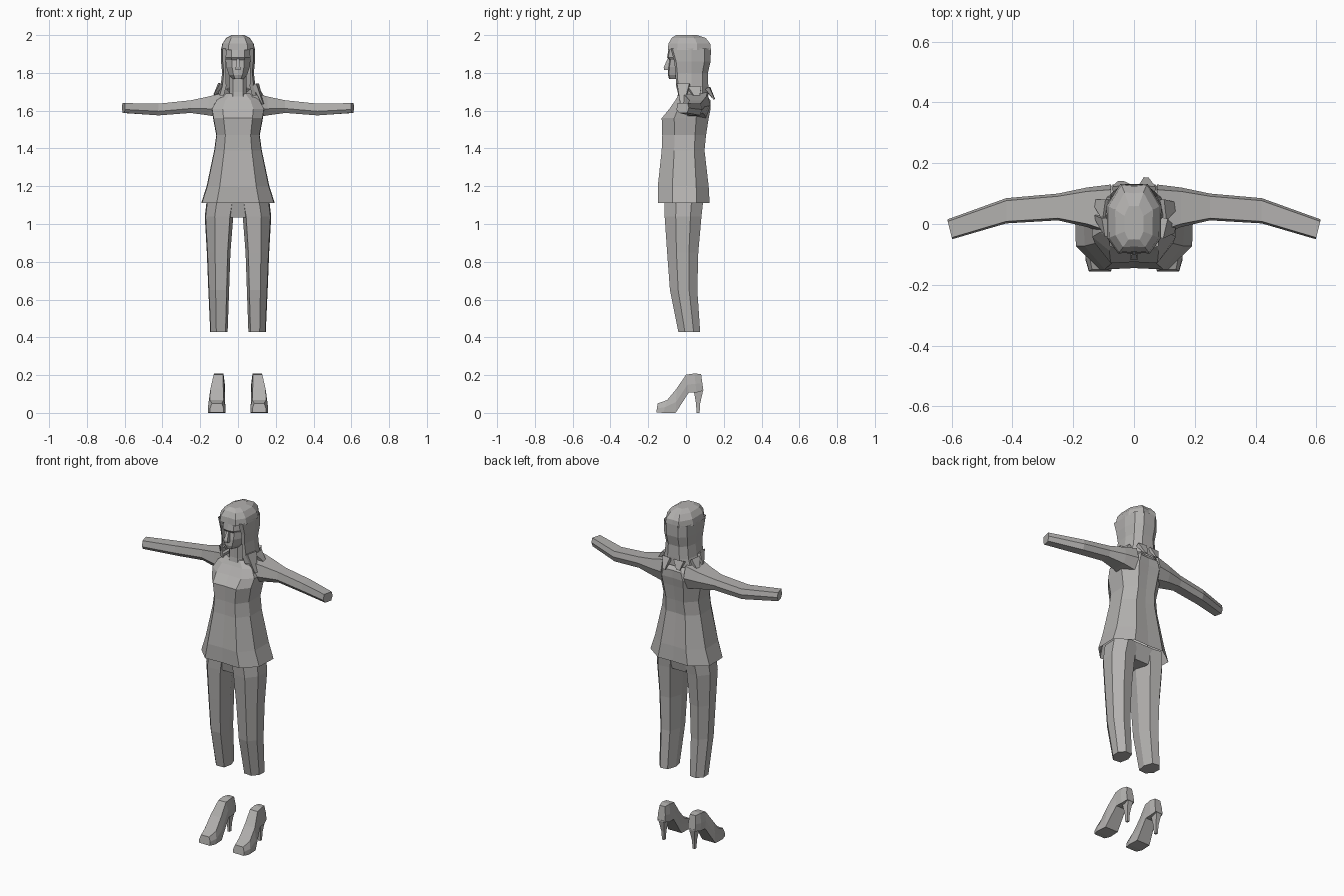
import bpy, bmesh
from mathutils import Vector

cube = bpy.data.objects.get("Cube")
if cube:
    bpy.data.objects.remove(cube)

grey = bpy.data.materials.new("warm_grey")
grey.use_nodes = True
colour = (0.45, 0.44, 0.43, 1)
grey.diffuse_color = colour
grey.node_tree.nodes["Principled BSDF"].inputs["Base Color"].default_value = colour


def loft(name, rings, closed=True, caps=(True, True), side=1):
    """Skin a list of equal-length point rings; side=-1 mirrors across x."""
    bm = bmesh.new()
    rows = [[bm.verts.new((x * side, y, z)) for x, y, z in r] for r in rings]
    n = len(rows[0])
    for a, b in zip(rows, rows[1:]):
        for i in range(n if closed else n - 1):
            j = (i + 1) % n
            bm.faces.new((a[i], a[j], b[j], b[i]))
    for use, row in zip(caps, (rows[0], rows[-1])):
        if use:
            bm.faces.new(row)
    bmesh.ops.recalc_face_normals(bm, faces=bm.faces)
    mesh = bpy.data.meshes.new(name)
    bm.to_mesh(mesh)
    bm.free()
    mesh.materials.append(grey)
    ob = bpy.data.objects.new(name, mesh)
    bpy.context.collection.objects.link(ob)
    return ob


def symmetric(half):
    """Close a half outline running front centre to back centre."""
    return half + [(-x, y, z) for x, y, z in reversed(half[1:-1])]


def body_ring(z, w, f, b):
    return symmetric([(0, f, z), (.58 * w, f * 1.03, z), (.98 * w, f * .5, z),
                      (w, b * .45, z), (.5 * w, b, z), (0, b * .97, z)])


# Tunic: flared hem, waist, bust and neckline
tunic = [(1.11, .195, -.145, .125), (1.2, .166, -.145, .12),
         (1.39, .126, -.125, .098), (1.47, .115, -.122, .106),
         (1.56, .132, -.125, .12), (1.61, .14, -.085, .13),
         (1.655, .115, -.055, .13), (1.69, .065, -.035, .1)]
loft("tunic", [body_ring(*r) for r in tunic], caps=(False, True))


# Arms, running outward from the shoulders
def arm_ring(x, y0, y1, z0, z1, skew=0):
    w, h = y1 - y0, z1 - z0
    prof = [(0, .35), (.08, 1), (.9, 1), (1, .5), (.85, 0), (.2, 0)]
    return [(x + skew * u, y0 + u * w, z0 + v * h) for u, v in prof]


arm = [arm_ring(.075, -.04, .13, 1.56, 1.695),
       arm_ring(.155, -.01, .12, 1.575, 1.675),
       arm_ring(.25, .012, .1, 1.588, 1.655),
       arm_ring(.42, .002, .085, 1.575, 1.637),
       arm_ring(.598, -.05, .015, 1.588, 1.64, .016)]


# Trouser legs, tapered and cut straight at the calf
def leg_ring(z, x0, x1, y0, y1):
    w, d = x1 - x0, y1 - y0
    prof = [(.12, .04), (.65, 0), (.97, .3), (1, .7), (.68, 1), (.2, .95), (0, .5)]
    return [(x0 + u * w, y0 + v * d, z) for u, v in prof]


leg = [leg_ring(.427, .055, .147, -.04, .075),
       leg_ring(.65, .047, .157, -.085, .06),
       leg_ring(.85, .04, .165, -.1, .065),
       leg_ring(1.04, .025, .176, -.113, .082),
       leg_ring(1.13, .01, .165, -.115, .092)]


# High-heeled shoes, lofted from toe to ankle
def shoe_ring(lower, upper, c, w0, w1):
    (ya, za), (yb, zb) = lower, upper
    m = .45
    ym, zm = ya + (yb - ya) * m, za + (zb - za) * m
    return [(c - w0, ya, za), (c + w0, ya, za), (c + w0, ym, zm),
            (c + w1, yb, zb), (c - w1, yb, zb), (c - w0, ym, zm)]


shoe = [shoe_ring((-.157, .003), (-.15, .05), .112, .036, .026),
        shoe_ring((-.12, 0), (-.1, .068), .112, .047, .036),
        shoe_ring((-.055, 0), (-.05, .128), .112, .043, .034),
        shoe_ring((.015, .108), (0, .202), .104, .033, .025),
        shoe_ring((.055, .108), (.045, .209), .102, .032, .025),
        shoe_ring((.092, .118), (.08, .205), .1, .024, .018)]


def box_ring(z, x0, x1, y0, y1):
    return [(x0, y0, z), (x1, y0, z), (x1, y1, z), (x0, y1, z)]


heel = [box_ring(0, .094, .108, .056, .072), box_ring(.05, .092, .11, .053, .075),
        box_ring(.125, .083, .119, .04, .092)]

for side, label in ((1, "left"), (-1, "right")):
    loft(label + "_arm", arm, side=side)
    loft(label + "_trouser_leg", leg, side=side)
    loft(label + "_shoe", shoe, side=side)
    loft(label + "_shoe_heel", heel, side=side)

# Crotch bridge between the legs
loft("trouser_crotch", [box_ring(1.035, -.045, .045, -.09, .065),
                        box_ring(1.13, -.06, .06, -.11, .085)])

# Neck and face
loft("neck", [body_ring(1.63, .05, -.05, .07), body_ring(1.7, .045, -.04, .06),
              body_ring(1.82, .045, -.04, .06)])


def face_ring(z, w, f, b):
    return symmetric([(0, f, z), (.5 * w, f + .006, z), (w, f + .055, z),
                      (w, b, z), (0, b, z)])


face = [(1.768, .03, -.09, -.02), (1.79, .048, -.096, .02), (1.83, .062, -.094, .05),
        (1.868, .066, -.088, .06), (1.882, .07, -.1, .06), (1.93, .068, -.092, .06),
        (1.965, .055, -.07, .06)]
loft("face", [face_ring(*r) for r in face])
loft("nose", [box_ring(1.815, -.012, .012, -.116, -.08),
              box_ring(1.83, -.012, .012, -.118, -.08),
              box_ring(1.875, -.006, .006, -.098, -.08)])

# Hair crown covering the top of the head
crown = [(1.92, .09, -.094, .132), (1.955, .083, -.09, .128),
         (1.985, .062, -.074, .104), (2.0, .032, -.05, .06)]
loft("hair_crown", [body_ring(*r) for r in crown], caps=(False, True))


# Long hair: curtains open around the face
def curtain_ring(z, w, front, back, inner):
    half = [(inner, front, z), (w * .9, front + .01, z), (w, .03, z),
            (w * .85, back * .75, z), (w * .42, back, z)]
    return half + [(-x, y, z) for x, y, z in reversed(half)]


curtain = [(1.68, .108, -.04, .118, .075), (1.73, .092, -.052, .118, .062),
           (1.8, .084, -.056, .116, .064), (1.86, .09, -.062, .13, .066),
           (1.93, .09, -.082, .132, .058)]
loft("long_hair", [curtain_ring(*r) for r in curtain], closed=False, caps=(False, False))


# Loose lock tips flicking out over the shoulders and back
def lock(name, root_a, root_b, tip, thickness=.012):
    a, b, t = Vector(root_a), Vector(root_b), Vector(tip)
    n = (b - a).cross(t - a).normalized() * thickness
    e = (b - a) * .15
    loft(name, [[a - n, b - n, b + n, a + n],
                [t - e - n * .3, t + e - n * .3, t + e + n * .3, t - e + n * .3]])


locks = [((.085, -.045, 1.74), (.1, .02, 1.74), (.132, -.02, 1.635)),
         ((.098, .01, 1.72), (.09, .08, 1.72), (.14, .06, 1.665)),
         ((-.085, -.04, 1.74), (-.095, .02, 1.74), (-.125, .02, 1.685)),
         ((-.095, .01, 1.72), (-.085, .08, 1.72), (-.128, .07, 1.675)),
         ((.015, .118, 1.72), (.07, .112, 1.72), (.04, .15, 1.66)),
         ((-.07, .112, 1.72), (-.005, .118, 1.72), (-.045, .138, 1.672))]
for i, points in enumerate(locks):
    lock("hair_lock_%d" % (i + 1), *points)
